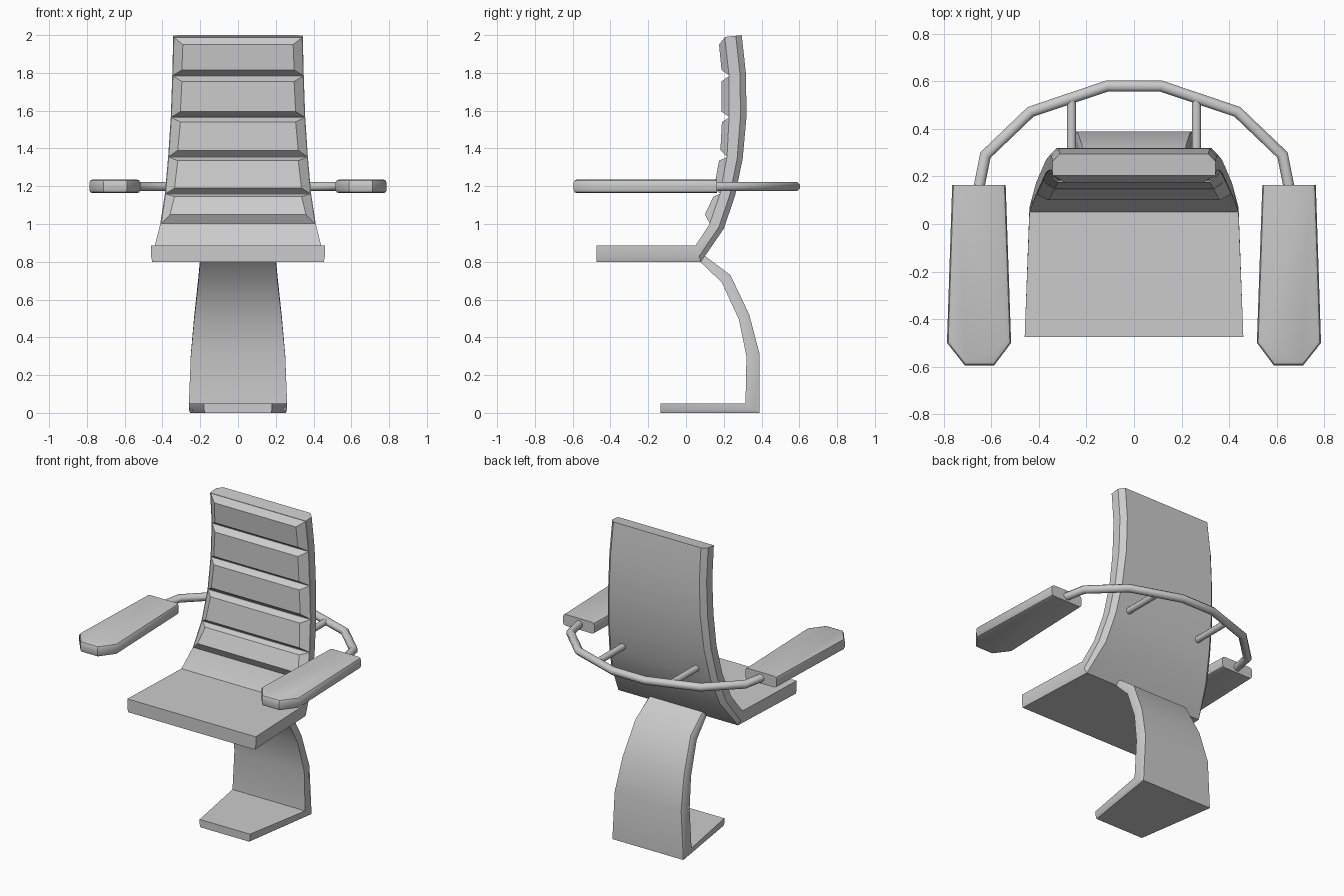
import bpy, bmesh, math
from mathutils import Vector

if "Cube" in bpy.data.objects:
    bpy.data.objects.remove(bpy.data.objects["Cube"])


def finish(name, bm, angle=35):
    bmesh.ops.recalc_face_normals(bm, faces=bm.faces[:])
    me = bpy.data.meshes.new(name)
    bm.to_mesh(me)
    bm.free()
    ob = bpy.data.objects.new(name, me)
    bpy.context.collection.objects.link(ob)
    bpy.ops.object.select_all(action='DESELECT')
    ob.select_set(True)
    bpy.context.view_layer.objects.active = ob
    bpy.ops.object.shade_smooth_by_angle(angle=math.radians(angle))
    return ob


def skin(name, rings, angle=35):
    """Join closed rings of points into a capped solid."""
    bm = bmesh.new()
    loops = [[bm.verts.new(p) for p in r] for r in rings]
    for a, b in zip(loops, loops[1:]):
        n = len(a)
        for i in range(n):
            bm.faces.new((a[i], a[(i + 1) % n], b[(i + 1) % n], b[i]))
    bm.faces.new(loops[0])
    bm.faces.new(loops[-1])
    return finish(name, bm, angle)


def bent_sheet(name, stations):
    """Station: inner (y, z), outer (y, z), half width, outer corner chamfer."""
    rings = []
    for (iy, iz), (oy, oz), w, c in stations:
        my, mz = oy + (iy - oy) * 0.35, oz + (iz - oz) * 0.35
        half = [(w, iy, iz), (w, my, mz), (w - c, oy, oz)]
        rings.append(half + [(-x, y, z) for x, y, z in reversed(half)])
    return skin(name, rings)


def tube(name, path, r, sides=8):
    """Horizontal tube through (x, y, z) points with mitred corners."""
    pts = [Vector(p) for p in path]
    rings = []
    for i, p in enumerate(pts):
        d0 = (p - pts[max(i - 1, 0)]).normalized()
        d1 = (pts[min(i + 1, len(pts) - 1)] - p).normalized()
        side = (d0 + d1).normalized().cross(Vector((0, 0, 1)))
        stretch = 1 / math.cos(d0.angle(d1) / 2) if d0.length and d1.length else 1
        rings.append([p + side * (r * stretch * math.cos(t)) + Vector((0, 0, r * math.sin(t)))
                      for t in (2 * math.pi * (k + 0.5) / sides for k in range(sides))])
    return skin(name, rings, 50)


# Seat and backrest: one bent sheet
bent_sheet("seat_and_back", [
    ((-0.475, 0.885), (-0.475, 0.80), 0.46, 0.006),
    ((0.05, 0.885), (0.08, 0.80), 0.44, 0.012),
    ((0.125, 1.00), (0.20, 0.975), 0.412, 0.03),
    ((0.18, 1.16), (0.26, 1.15), 0.387, 0.03),
    ((0.217, 1.355), (0.30, 1.345), 0.37, 0.03),
    ((0.228, 1.565), (0.32, 1.565), 0.356, 0.03),
    ((0.228, 1.785), (0.318, 1.79), 0.348, 0.03),
    ((0.205, 1.99), (0.295, 2.00), 0.343, 0.03)])

# Back pads: frustums given by base top, base bottom, face top, face bottom, widths
pads = [
    ((0.205, 1.990), (0.228, 1.785), (0.175, 1.95), (0.188, 1.815), 0.342, 0.347),
    ((0.228, 1.785), (0.228, 1.565), (0.188, 1.755), (0.188, 1.595), 0.347, 0.355),
    ((0.228, 1.565), (0.217, 1.355), (0.190, 1.54), (0.182, 1.39), 0.355, 0.369),
    ((0.217, 1.355), (0.180, 1.160), (0.175, 1.335), (0.148, 1.19), 0.369, 0.386),
    ((0.180, 1.160), (0.125, 1.000), (0.145, 1.145), (0.100, 1.05), 0.386, 0.41)]
for i, (bt, bb, ft, fb, wt, wb) in enumerate(pads):
    def quad(t, b, inset, dy):
        return [(-wt + inset, t[0] + dy, t[1]), (wt - inset, t[0] + dy, t[1]),
                (wb - inset, b[0] + dy, b[1]), (-wb + inset, b[0] + dy, b[1])]
    skin(f"back_pad_{i + 1}", [quad(bt, bb, 0.0, 0.002), quad(ft, fb, 0.05, 0)], 20)

# Cantilever leg with foot plate: one bent sheet
bent_sheet("leg_and_foot", [
    ((-0.135, 0.05), (-0.135, 0.0), 0.18, 0.006),
    ((0.315, 0.05), (0.39, 0.0), 0.26, 0.006),
    ((0.32, 0.30), (0.39, 0.31), 0.25, 0.012),
    ((0.28, 0.495), (0.335, 0.52), 0.232, 0.012),
    ((0.19, 0.69), (0.235, 0.73), 0.21, 0.012),
    ((0.07, 0.805), (0.095, 0.835), 0.20, 0.012)])

# Arm ring behind the back
half = [(0.115, 0.58), (0.435, 0.472), (0.625, 0.29), (0.655, 0.14)]
path = [(-x, y, 1.198) for x, y in reversed(half)] + [(x, y, 1.198) for x, y in half]
tube("arm_ring", path, 0.025)

for side, s in (("left", -1), ("right", 1)):
    # Strut from the back to the ring
    tube(f"strut_{side}", [(s * 0.263, 0.25, 1.198), (s * 0.263, 0.525, 1.198)], 0.021)

    # Armrest pad with rounded rims except at the rear
    outline = [(0.54, 0.165), (0.765, 0.165), (0.787, -0.50),
               (0.712, -0.595), (0.588, -0.595), (0.517, -0.50)]
    bm = bmesh.new()
    face = bm.faces.new([bm.verts.new((s * x, y, 1.163)) for x, y in outline])
    ext = bmesh.ops.extrude_face_region(bm, geom=[face])
    bmesh.ops.translate(bm, vec=(0, 0, 0.073),
                        verts=[v for v in ext["geom"] if isinstance(v, bmesh.types.BMVert)])
    rims = [e for e in bm.edges if abs(e.verts[0].co.z - e.verts[1].co.z) < 1e-4
            and min(v.co.y for v in e.verts) < 0.16]
    bmesh.ops.bevel(bm, geom=rims, offset=0.018, segments=2, profile=0.5, affect='EDGES')
    finish(f"armrest_{side}", bm, 40)
